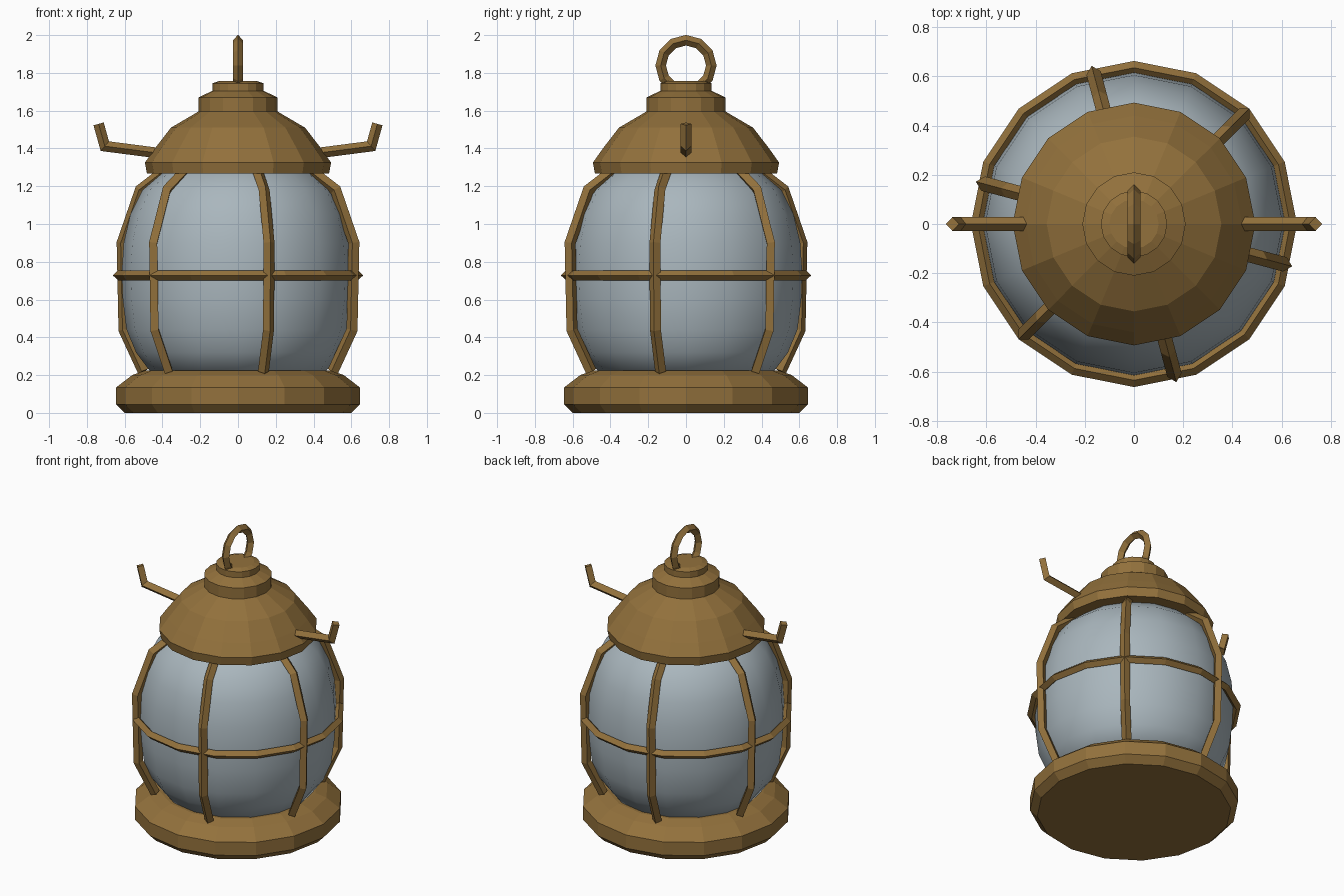
import bpy
import bmesh
from math import cos, sin, pi, radians
from mathutils import Vector, Matrix

SIDES = 16

cube = bpy.data.objects.get("Cube")
if cube:
    bpy.data.objects.remove(cube, do_unlink=True)


def make_material(name, rgb):
    mat = bpy.data.materials.new(name)
    mat.use_nodes = True
    mat.diffuse_color = (*rgb, 1)
    mat.node_tree.nodes["Principled BSDF"].inputs["Base Color"].default_value = (*rgb, 1)
    return mat


brass = make_material("aged brass", (0.29, 0.165, 0.045))
glass = make_material("frosted glass", (0.40, 0.47, 0.51))


def finish(name, bm, mat, smooth=False):
    bmesh.ops.recalc_face_normals(bm, faces=bm.faces)
    mesh = bpy.data.meshes.new(name)
    bm.to_mesh(mesh)
    bm.free()
    mesh.materials.append(mat)
    for poly in mesh.polygons:
        poly.use_smooth = smooth
    obj = bpy.data.objects.new(name, mesh)
    bpy.context.collection.objects.link(obj)
    return obj


def lathe(name, profile, mat, smooth=False):
    """Turn a (radius, height) profile about z and close both ends."""
    bm = bmesh.new()
    rings = [[bm.verts.new((r * cos(2 * pi * i / SIDES), r * sin(2 * pi * i / SIDES), z))
              for i in range(SIDES)] for r, z in profile]
    for low, high in zip(rings, rings[1:]):
        for i in range(SIDES):
            j = (i + 1) % SIDES
            bm.faces.new((low[i], low[j], high[j], high[i]))
    bm.faces.new(rings[0][::-1])
    bm.faces.new(rings[-1])
    return finish(name, bm, mat, smooth)


def rod(name, path, side, radius, closed=False, turn=0):
    """Sweep a diamond section along a planar path whose plane normal is side."""
    pts = [Vector(p) for p in path]
    side = Vector(side)
    bm = bmesh.new()
    rings = []
    count = len(pts)
    for i, p in enumerate(pts):
        before = pts[i - 1] if closed or i else p
        after = pts[(i + 1) % count] if closed or i < count - 1 else p
        d1, d2 = (p - before).normalized(), (after - p).normalized()
        tangent = (d1 + d2).normalized()
        normal = tangent.cross(side)
        mitre = radius / max(tangent.dot(d2 if d2.length else d1), 0.5)
        rings.append([bm.verts.new(p + o) for o in
                      (normal * mitre, side * radius, -normal * mitre, -side * radius)])
    pairs = list(zip(rings, rings[1:]))
    if closed:
        pairs.append((rings[-1], rings[0]))
    else:
        bm.faces.new(rings[0])
        bm.faces.new(rings[-1])
    for a, b in pairs:
        for k in range(4):
            m = (k + 1) % 4
            bm.faces.new((a[k], a[m], b[m], b[k]))
    bm.transform(Matrix.Rotation(turn, 4, 'Z'))
    return finish(name, bm, brass)


# Foot and glass globe
lathe("base", [(0.60, 0), (0.645, 0.045), (0.645, 0.135), (0.56, 0.2), (0.49, 0.225)], brass)
lathe("globe", [(0.45, 0.2), (0.54, 0.32), (0.59, 0.44), (0.61, 0.6), (0.615, 0.75),
                (0.605, 0.9), (0.57, 1.05), (0.505, 1.18), (0.40, 1.27), (0.33, 1.3)],
      glass, smooth=True)

# Domed cap with its stepped collar
lathe("cap", [(0.482, 1.267), (0.493, 1.325), (0.44, 1.40), (0.355, 1.51), (0.21, 1.595),
              (0.21, 1.67), (0.135, 1.705), (0.135, 1.745), (0.10, 1.757)], brass)

# Protective cage: six upright bars and a hoop
bar_path = [(0.52, 0, 0.22), (0.625, 0, 0.44), (0.635, 0, 0.9),
            (0.535, 0, 1.18), (0.415, 0, 1.27), (0.36, 0, 1.30)]
for n in range(6):
    rod(f"cage_bar_{n + 1}", bar_path, (0, 1, 0), 0.03, turn=radians(45 + 60 * n))

hoop = [(0.635 * cos(2 * pi * i / SIDES), 0.635 * sin(2 * pi * i / SIDES), 0.728)
        for i in range(SIDES)]
rod("cage_hoop", hoop, (0, 0, 1), 0.027, closed=True)

# Hooks on either side of the cap
hook_path = [(0.38, 0, 1.37), (0.705, 0, 1.412), (0.738, 0, 1.53)]
rod("left_hook", hook_path, (0, 1, 0), 0.028)
rod("right_hook", hook_path, (0, 1, 0), 0.028, turn=pi)

# Hanging ring on top
loop = [(0, 0.134 * sin(pi * i / 6), 1.839 + 0.134 * cos(pi * i / 6)) for i in range(12)]
rod("hanging_ring", loop, (1, 0, 0), 0.027, closed=True)
